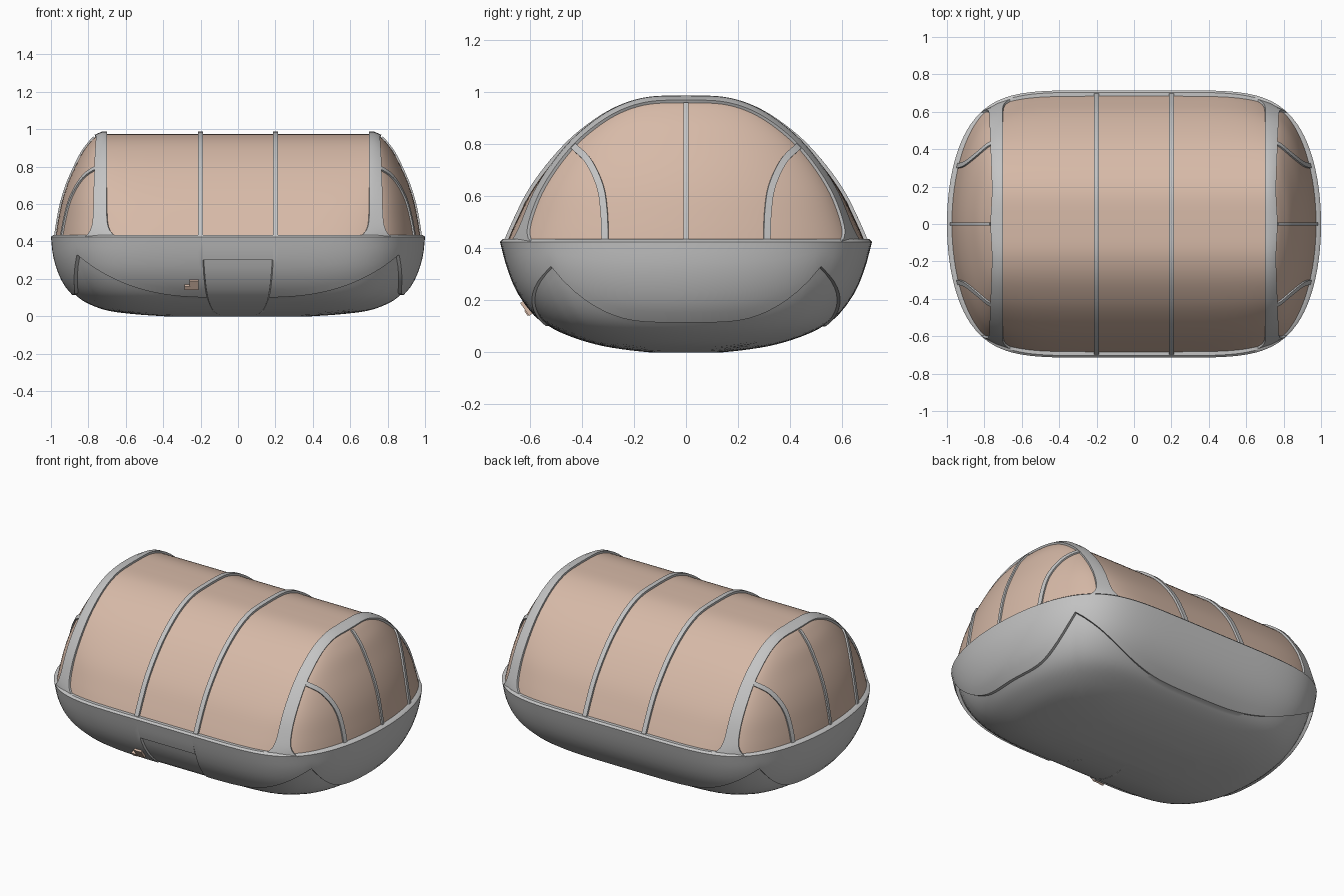
import bpy, bmesh, math
from mathutils import Vector

old = bpy.data.objects.get("Cube")
if old:
    bpy.data.objects.remove(old, do_unlink=True)


def material(name, rgb):
    m = bpy.data.materials.new(name)
    m.use_nodes = True
    m.diffuse_color = (*rgb, 1)
    m.node_tree.nodes["Principled BSDF"].inputs["Base Color"].default_value = (*rgb, 1)
    return m


GREY = material("light grey shell", (0.55, 0.55, 0.55))
TAN = material("tan glazing", (0.68, 0.49, 0.39))


def smooth_rows(points, steps):
    """Catmull-Rom resampling of a short profile."""
    pts = [Vector(p) for p in points]
    pts = [2 * pts[0] - pts[1]] + pts + [2 * pts[-1] - pts[-2]]
    out = []
    for a, b, c, d in zip(pts, pts[1:], pts[2:], pts[3:]):
        for i in range(steps):
            t = i / steps
            out.append(b + 0.5 * t * (c - a + t * (2 * a - 5 * b + 4 * c - d
                                                   + t * (3 * (b - c) + d - a))))
    return out + [pts[-2]]


def at_height(rows, z):
    """First two values of a descending profile at height z."""
    for a, b in zip(rows, rows[1:]):
        if z >= b.z:
            t = 0 if a.z == b.z else min(1, max(0, (a.z - z) / (a.z - b.z)))
            return a.lerp(b, t)
    return rows[-1]


def grid_object(name, grids, mat, closed=False, thick=0, angle=40, fill=False):
    bm = bmesh.new()
    for rows in grids:
        verts = [[bm.verts.new(p) for p in r] for r in rows]
        for r0, r1 in zip(verts, verts[1:]):
            n = len(r0)
            for i in range(n if closed else n - 1):
                j = (i + 1) % n
                bm.faces.new((r0[i], r0[j], r1[j], r1[i]))
        if fill:
            bm.faces.new(verts[-1])
            bm.faces.new(verts[0])
    bmesh.ops.remove_doubles(bm, verts=bm.verts, dist=0.0003)
    bmesh.ops.recalc_face_normals(bm, faces=bm.faces)
    me = bpy.data.meshes.new(name)
    bm.to_mesh(me)
    bm.free()
    me.materials.append(mat)
    me.shade_smooth()
    me.set_sharp_from_angle(angle=math.radians(angle))
    ob = bpy.data.objects.new(name, me)
    bpy.context.collection.objects.link(ob)
    if thick:
        mod = ob.modifiers.new("thickness", "SOLIDIFY")
        mod.thickness, mod.offset = 2 * thick, 0
        split = ob.modifiers.new("crisp edges", "EDGE_SPLIT")
        split.split_angle = math.radians(angle)
    return ob


# Hull: plan outline lofted down, with a recessed belly below a swept line
def outline(x):
    return math.sqrt(max(0, 1 - abs(x) ** 6))


HALF_Y, PEAK, RIM = 0.715, 0.87, 0.425
hull_profile = smooth_rows([(1, 1, RIM), (.99, .965, .33), (.965, .915, .24), (.925, .84, .16),
                            (.87, .75, .1), (.8, .63, .06), (.7, .48, .028), (.55, .33, .01),
                            (.4, .2, 0)], 5)
DOOR = 0.19

side = [i * PEAK / 28 for i in range(29)] + [DOOR - .001, DOOR + .001]
peak_y = outline(PEAK)
quarter = [(x, outline(x)) for x in sorted(side)]
for i in range(1, 17):
    y = peak_y * (1 - i / 16)
    quarter.append(((1 - y * y) ** (1 / 6), y))
half = quarter + [(x, -y) for x, y in quarter[-2::-1]]
ring = half + [(-x, y) for x, y in half[-2:0:-1]]


def swept_line(x, y):
    if y < 0 and abs(x) < DOOR:
        return 0.3
    if abs(x) <= PEAK + 1e-6:
        return 0.1 + 0.23 * (abs(x) / PEAK) ** 3.8
    return 0.115 + 0.215 * (abs(y) / peak_y) ** 4.5


def hull_point(x, y, z, scale=1):
    s = at_height(hull_profile, z)
    return (x * s.x * scale, y * HALF_Y * s.y * scale, z)


hull = [[(x * k, y * HALF_Y * k, z) for x, y in ring] for k, z in ((.92, .436), (.985, .436))]
for i in range(9):
    hull.append([hull_point(x, y, RIM + (swept_line(x, y) - RIM) * i / 8) for x, y in ring])
for i in range(15):
    hull.append([hull_point(x, y, swept_line(x, y) * (1 - i / 14) ** 1.7, 0.98) for x, y in ring])
grid_object("hull", [hull], GREY, closed=True, fill=True)

# Canopy: arched middle bay plus two bulging end caps (half width, cap reach, height)
END = 0.72
arch = smooth_rows([(0, END, .975), (.12, .74, .972), (.2, .765, .957), (.28, .795, .925),
                    (.36, .832, .875), (.445, .868, .805), (.53, .91, .71), (.6, .942, .61),
                    (.655, .964, .5), (.69, .976, .42)], 4)
full_arch = [(-r.x, r.z) for r in arch[::-1]] + [(r.x, r.z) for r in arch[1:]]


def shrink(x, z):
    return 1 - (1 - outline(x)) * (1 - (z - .42) / .555)


def bay_point(x, y, z):
    return (x, y * shrink(x, z), z)


def cap_point(s, y, z):
    r = at_height(arch, z)
    w = r.x * shrink(END, z)
    u = min(1, abs(y) / w) if w > 1e-6 else 1
    return (s * (END + (r.y - END) * (1 - u * u) ** 0.55), y, z)


canopy = [[[bay_point(END * i / 20, y, z) for y, z in full_arch] for i in range(-20, 21)]]
for s in (-1, 1):
    cap = []
    for r in arch:
        w = r.x * shrink(END, r.z)
        cap.append([cap_point(s, w * math.sin(math.pi * i / 40), r.z) for i in range(-20, 21)])
    canopy.append(cap)
grid_object("canopy", canopy, TAN, angle=60)

# Thin hoops over the middle bay
for s, tag in ((-1, "right"), (1, "left")):
    rows = [[bay_point(s * 0.2 + d, y, z) for y, z in full_arch] for d in (-.014, .014)]
    grid_object(f"hoop_{tag}", [rows], GREY, thick=0.013)

# Broad end arches, flaring where they meet the hull
for s, tag in ((-1, "right"), (1, "left")):
    inner, crest, outer = [], [], []
    for y, z in full_arch:
        flare = math.exp(-(z - .42) / .03)
        e = 0.028 + 0.06 * flare
        inner.append(bay_point(s * (0.7 - 0.06 * flare), y, z))
        crest.append(bay_point(s * (END + .006), y, z))
        zc = .42 + (z - .42) * (1 - e)
        outer.append(cap_point(s, y * shrink(END, z) * (1 - e), zc))
    grid_object(f"end_arch_{tag}", [[inner, crest, outer]], GREY, thick=0.012, angle=50)


# Ribs on the end caps
def cap_rib(name, s, path, width):
    left, right = [], []
    for i, p in enumerate(path):
        d = (path[min(i + 1, len(path) - 1)] - path[max(i - 1, 0)]).normalized()
        for edge, k in ((left, width), (right, -width)):
            edge.append(cap_point(s, p.x + d.z * k, p.z - d.x * k))
    grid_object(name, [[left, right]], GREY, thick=0.009)


for s, tag in ((-1, "right"), (1, "left")):
    centre = smooth_rows([(0, 0, .955), (0, 0, .8), (0, 0, .6), (0, 0, .42)], 8)
    cap_rib(f"cap_rib_centre_{tag}", s, centre, 0.009)
    for m, place in ((-1, "front"), (1, "back")):
        bend = smooth_rows([(m * .43, 0, .79), (m * .375, 0, .735), (m * .33, 0, .64),
                            (m * .314, 0, .54), (m * .31, 0, .42)], 7)
        cap_rib(f"cap_rib_{place}_{tag}", s, bend, 0.013)


# Door handle beside the front hatch
def block(name, centre, size):
    bpy.ops.mesh.primitive_cube_add(size=1, location=centre, rotation=(0.6, 0, 0))
    ob = bpy.context.object
    ob.name, ob.scale = name, size
    ob.data.materials.append(TAN)


block("handle_plate", (-.235, -.61, .172), (.05, .025, .06))
block("handle_grip", (-.272, -.605, .157), (.03, .025, .022))
